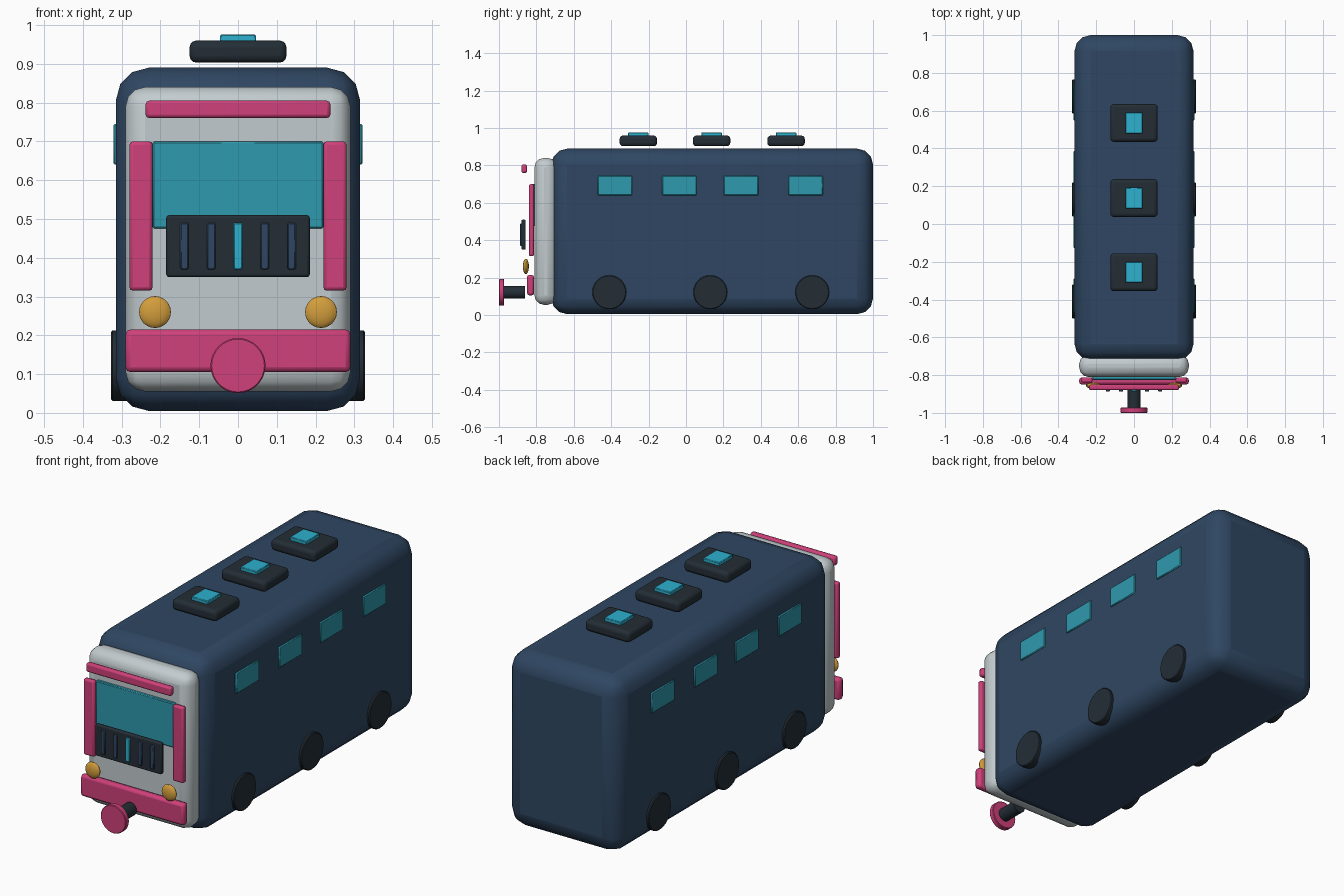
import bpy, math

if "Cube" in bpy.data.objects:
    bpy.data.objects.remove(bpy.data.objects["Cube"])


def material(name, rgb):
    m = bpy.data.materials.new(name)
    m.diffuse_color = (*rgb, 1)
    m.use_nodes = True
    m.node_tree.nodes["Principled BSDF"].inputs["Base Color"].default_value = m.diffuse_color
    return m


NAVY = material("navy", (0.028, 0.062, 0.122))
GREY = material("light grey", (0.54, 0.60, 0.62))
PINK = material("pink", (0.62, 0.052, 0.195))
TEAL = material("teal glass", (0.028, 0.32, 0.42))
CYAN = material("bright cyan", (0.026, 0.44, 0.62))
DARK = material("charcoal", (0.017, 0.027, 0.036))
AMBER = material("amber", (0.65, 0.34, 0.045))


def finish(name, mat, bevel=0, segments=3):
    o = bpy.context.object
    o.name = name
    o.data.materials.append(mat)
    bpy.ops.object.transform_apply(location=False, rotation=True, scale=True)
    if bevel:
        b = o.modifiers.new("rounding", 'BEVEL')
        b.width, b.segments = bevel, segments
        b.limit_method = 'ANGLE'
    bpy.ops.object.shade_smooth_by_angle(angle=math.radians(20))
    return o


def box(name, mat, x, y, z, bevel=0, segments=3):
    """Box from (min, max) ranges on each axis."""
    r = (x, y, z)
    bpy.ops.mesh.primitive_cube_add(size=1, location=[(a + b) / 2 for a, b in r])
    bpy.context.object.scale = [b - a for a, b in r]
    return finish(name, mat, bevel, segments)


def cylinder(name, mat, loc, radius, depth, axis, bevel=0):
    rot = (0, math.pi / 2, 0) if axis == 'x' else (math.pi / 2, 0, 0)
    bpy.ops.mesh.primitive_cylinder_add(vertices=32, radius=radius, depth=depth,
                                        location=loc, rotation=rot)
    return finish(name, mat, bevel, 1)


# Carriage body and nose plate
box("body", NAVY, (-0.315, 0.315), (-0.72, 1.0), (0.005, 0.89), 0.085)
box("nose_plate", GREY, (-0.29, 0.29), (-0.81, -0.69), (0.055, 0.84), 0.05)

# Windscreen and grille with slats
box("windscreen", TEAL, (-0.22, 0.22), (-0.825, -0.805), (0.475, 0.70), 0.004, 1)
box("grille", DARK, (-0.185, 0.185), (-0.88, -0.857), (0.35, 0.51), 0.007, 2)
for i in range(-2, 3):
    x = i * 0.069
    w = 0.011 if i else 0.012
    box("grille_slat", NAVY if i else CYAN, (x - w, x + w), (-0.887, -0.865),
        (0.37, 0.49), 0.003, 1)

# Front trim
box("brow_bar", PINK, (-0.238, 0.238), (-0.88, -0.85), (0.76, 0.805), 0.009, 2)
box("bumper", PINK, (-0.29, 0.29), (-0.85, -0.812), (0.105, 0.215), 0.013, 2)
for s in (-1, 1):
    box("side_trim", PINK, sorted((s * 0.22, s * 0.28)), (-0.84, -0.813),
        (0.315, 0.70), 0.009, 2)
    bpy.ops.mesh.primitive_uv_sphere_add(segments=20, ring_count=12, radius=1,
                                         location=(s * 0.214, -0.856, 0.26))
    bpy.context.object.scale = (0.041, 0.016, 0.041)
    finish("headlight", AMBER)

# Coupling buffer
cylinder("buffer_shaft", DARK, (0, -0.917, 0.122), 0.034, 0.115, 'y')
cylinder("buffer_disc", PINK, (0, -0.986, 0.122), 0.071, 0.028, 'y', 0.003)

# Wheels and side windows
for s in (-1, 1):
    for y in (-0.41, 0.13, 0.675):
        cylinder("wheel", DARK, (s * 0.297, y, 0.122), 0.091, 0.06, 'x', 0.004)
    for y in (-0.38, -0.035, 0.295, 0.64):
        box("side_window", TEAL, sorted((s * 0.305, s * 0.321)),
            (y - 0.092, y + 0.092), (0.64, 0.745), 0.004, 1)

# Roof units with lit panels
for y in (-0.255, 0.137, 0.535):
    box("roof_unit", DARK, (-0.125, 0.125), (y - 0.1, y + 0.1), (0.903, 0.96), 0.018)
    box("roof_panel", CYAN, (-0.046, 0.046), (y - 0.055, y + 0.055),
        (0.95, 0.976), 0.003, 1)
